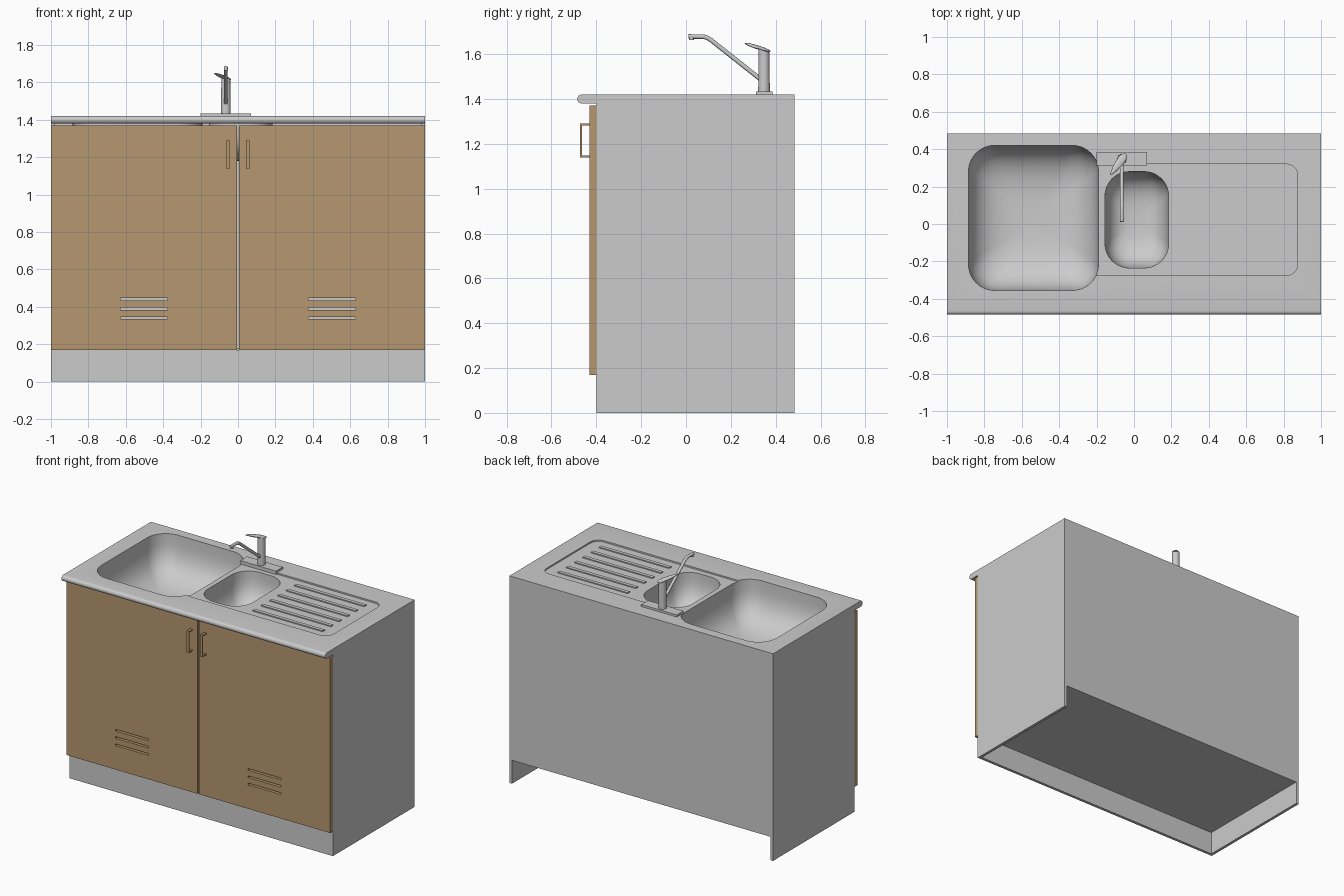
import bpy, bmesh, math
from mathutils import Vector, Matrix

if "Cube" in bpy.data.objects:
    bpy.data.objects.remove(bpy.data.objects["Cube"])


def material(name, rgb):
    m = bpy.data.materials.new(name)
    m.diffuse_color = (*rgb, 1)
    m.use_nodes = True
    m.node_tree.nodes["Principled BSDF"].inputs["Base Color"].default_value = m.diffuse_color
    return m


GREY = material("grey", (0.6, 0.6, 0.6))
WOOD = material("light_brown", (0.46, 0.31, 0.16))


def finish(name, bm, mat, smooth=False):
    bmesh.ops.recalc_face_normals(bm, faces=bm.faces[:])
    me = bpy.data.meshes.new(name)
    bm.to_mesh(me)
    bm.free()
    me.materials.append(mat)
    ob = bpy.data.objects.new(name, me)
    bpy.context.collection.objects.link(ob)
    if smooth:
        activate(ob)
        bpy.ops.object.shade_smooth_by_angle(angle=math.radians(40))
    return ob


def activate(ob):
    bpy.ops.object.select_all(action='DESELECT')
    ob.select_set(True)
    bpy.context.view_layer.objects.active = ob


def add_box(bm, x0, x1, y0, y1, z0, z1):
    m = Matrix.Translation(((x0 + x1) / 2, (y0 + y1) / 2, (z0 + z1) / 2))
    bmesh.ops.create_cube(bm, size=1, matrix=m @ Matrix.Diagonal((x1 - x0, y1 - y0, z1 - z0, 1)))


def boxes(name, mat, *dims):
    bm = bmesh.new()
    for d in dims:
        add_box(bm, *d)
    return finish(name, bm, mat)


def extrude(name, points, vec, mat, smooth=False):
    bm = bmesh.new()
    f = bm.faces.new([bm.verts.new(p) for p in points])
    r = bmesh.ops.extrude_face_region(bm, geom=[f])
    bmesh.ops.translate(bm, vec=vec, verts=[v for v in r['geom'] if isinstance(v, bmesh.types.BMVert)])
    return finish(name, bm, mat, smooth)


def rounded(x0, x1, y0, y1, r, seg=10):
    pts = []
    for i, (cx, cy) in enumerate([(x1 - r, y1 - r), (x0 + r, y1 - r), (x0 + r, y0 + r), (x1 - r, y0 + r)]):
        for k in range(seg + 1):
            a = math.pi / 2 * (i + k / seg)
            pts.append((cx + r * math.cos(a), cy + r * math.sin(a)))
    return pts


def cut(ob, cutter):
    cutter.hide_render = True
    mod = ob.modifiers.new("cut", 'BOOLEAN')
    mod.operation, mod.solver, mod.object = 'DIFFERENCE', 'EXACT', cutter
    activate(ob)
    bpy.ops.object.modifier_apply(modifier=mod.name)
    bpy.data.objects.remove(cutter, do_unlink=True)


TOP, DRAIN, Y = 1.42, 1.41, 0.485

# open cabinet carcass
boxes("left_side", GREY, (-1, -0.98, -0.4, Y, 0, 1.38))
boxes("right_side", GREY, (0.98, 1, -0.4, Y, 0, 1.38))
boxes("back_panel", GREY, (-0.98, 0.98, Y - 0.02, Y, 0.16, 1.38))
boxes("bottom_panel", GREY, (-0.98, 0.98, -0.38, Y - 0.02, 0.16, 0.18))
boxes("plinth", GREY, (-0.98, 0.98, -0.4, -0.38, 0, 0.17))

# doors with vent slots and bar handles
for side, s in (("left", -1), ("right", 1)):
    def span(a, b):
        return tuple(sorted((s * a, s * b)))
    door = boxes(side + "_door", WOOD, (*span(0.006, 1), -0.43, -0.4, 0.17, 1.37))
    cut(door, boxes("slot_cutter", WOOD, *[(*span(0.377, 0.627), -0.5, -0.3, z - 0.006, z + 0.006)
                                           for z in (0.34, 0.39, 0.44)]))
    hx = span(0.043, 0.061)
    boxes(side + "_handle", WOOD, (*hx, -0.472, -0.464, 1.14, 1.29),
          (*hx, -0.464, -0.43, 1.14, 1.148), (*hx, -0.464, -0.43, 1.282, 1.29))

# worktop with rounded front edge
profile = [(-1, Y, 1.38), (-1, Y, TOP)]
for k in range(13):
    a = math.pi / 2 + math.pi * k / 12
    profile.append((-1, -Y + 0.02 + 0.02 * math.cos(a), 1.4 + 0.02 * math.sin(a)))
worktop = extrude("worktop", profile, (2, 0, 0), GREY)

# openings for the recess and the two bowls
recess = rounded(-0.4, 0.875, -0.275, 0.32, 0.06)
big = rounded(-0.885, -0.19, -0.355, 0.42, 0.14)
small = rounded(-0.155, 0.185, -0.235, 0.28, 0.13)
for outline, z in ((recess, DRAIN), (big, 1.2), (small, 1.2)):
    cut(worktop, extrude("opening_cutter", [(x, y, z) for x, y in outline], (0, 0, 0.5), GREY))
activate(worktop)
bpy.ops.object.shade_smooth_by_angle(angle=math.radians(30))


# bowls: rings shrinking along a soft curve
def bowl(name, outline, depth, rim):
    cx = (min(p[0] for p in outline) + max(p[0] for p in outline)) / 2
    cy = (min(p[1] for p in outline) + max(p[1] for p in outline)) / 2
    bm = bmesh.new()
    rings = []
    for k in range(15):
        t = math.pi / 2 * k / 15
        s, d = math.cos(t) ** (2 / 3), math.sin(t) ** (2 / 3)
        rings.append([bm.verts.new((cx + (x - cx) * s, cy + (y - cy) * s,
                                    rim(x, y) if k == 0 else TOP - max(depth * d, 0.012)))
                      for x, y in outline])
    n = len(outline)
    for a, b in zip(rings, rings[1:]):
        for i in range(n):
            bm.faces.new((a[i], a[(i + 1) % n], b[(i + 1) % n], b[i]))
    c = bm.verts.new((cx, cy, TOP - depth))
    for i in range(n):
        bm.faces.new((rings[-1][i], rings[-1][(i + 1) % n], c))
    ob = finish(name, bm, GREY)
    if ob.data.polygons[-1].normal.z < 0:
        ob.data.flip_normals()
    ob.data.shade_smooth()


bowl("large_bowl", big, 0.3, lambda x, y: DRAIN if x > -0.4 and -0.275 < y < 0.32 else TOP)
bowl("small_bowl", small, 0.24, lambda x, y: DRAIN)

# draining ridges
boxes("drain_ridges", GREY, *[(0.26, 0.79, y - 0.012, y + 0.012, DRAIN - 0.002, DRAIN + 0.007)
                              for y in [-0.2 + 0.09 * i for i in range(6)]])

# tap plate
boxes("tap_plate", GREY, (-0.2, 0.07, 0.312, 0.385, DRAIN, 1.434))

# tap body with slanted top, facing the lever direction
TX, TY = -0.065, 0.348
lean = Vector((-0.085, -0.115, 0)).normalized()
bm = bmesh.new()
bmesh.ops.create_cone(bm, cap_ends=True, segments=32, radius1=0.026, radius2=0.024, depth=0.19,
                      matrix=Matrix.Translation((TX, TY, 1.525)))
for v in bm.verts:
    if v.co.z > 1.6:
        v.co.z += 0.4 * (v.co - Vector((TX, TY, 0))).dot(lean)
finish("tap_body", bm, GREY, True)

# tap lever: flat tapering leaf
bm = bmesh.new()
bmesh.ops.create_uvsphere(bm, u_segments=24, v_segments=12, radius=1)
for v in bm.verts:
    v.co = Vector((v.co.x * 0.073, v.co.y * (0.02 - 0.009 * v.co.x), v.co.z * 0.008))
turn = Matrix.Rotation(math.atan2(lean.y, lean.x), 4, 'Z') @ Matrix.Rotation(-0.25, 4, 'Y')
bm.transform(Matrix.Translation((-0.085, 0.318, 1.631)) @ turn)
finish("tap_lever", bm, GREY, True)

# tap spout tube and outlet
cu = bpy.data.curves.new("tap_spout", 'CURVE')
cu.dimensions, cu.bevel_depth, cu.bevel_resolution, cu.use_fill_caps = '3D', 0.01, 4, True
path = [(0.34, 1.482), (0.11, 1.664), (0.095, 1.673), (0.078, 1.678), (0.012, 1.679)]
sp = cu.splines.new('POLY')
sp.points.add(len(path) - 1)
for p, (y, z) in zip(sp.points, path):
    p.co = (TX, y, z, 1)
spout = bpy.data.objects.new("tap_spout", cu)
bpy.context.collection.objects.link(spout)
cu.materials.append(GREY)
activate(spout)
bpy.ops.object.convert(target='MESH')
bpy.ops.object.shade_smooth_by_angle(angle=math.radians(40))
bm = bmesh.new()
bmesh.ops.create_cone(bm, cap_ends=True, segments=20, radius1=0.011, radius2=0.011, depth=0.018,
                      matrix=Matrix.Translation((TX, 0.024, 1.672)))
finish("tap_outlet", bm, GREY, True)
